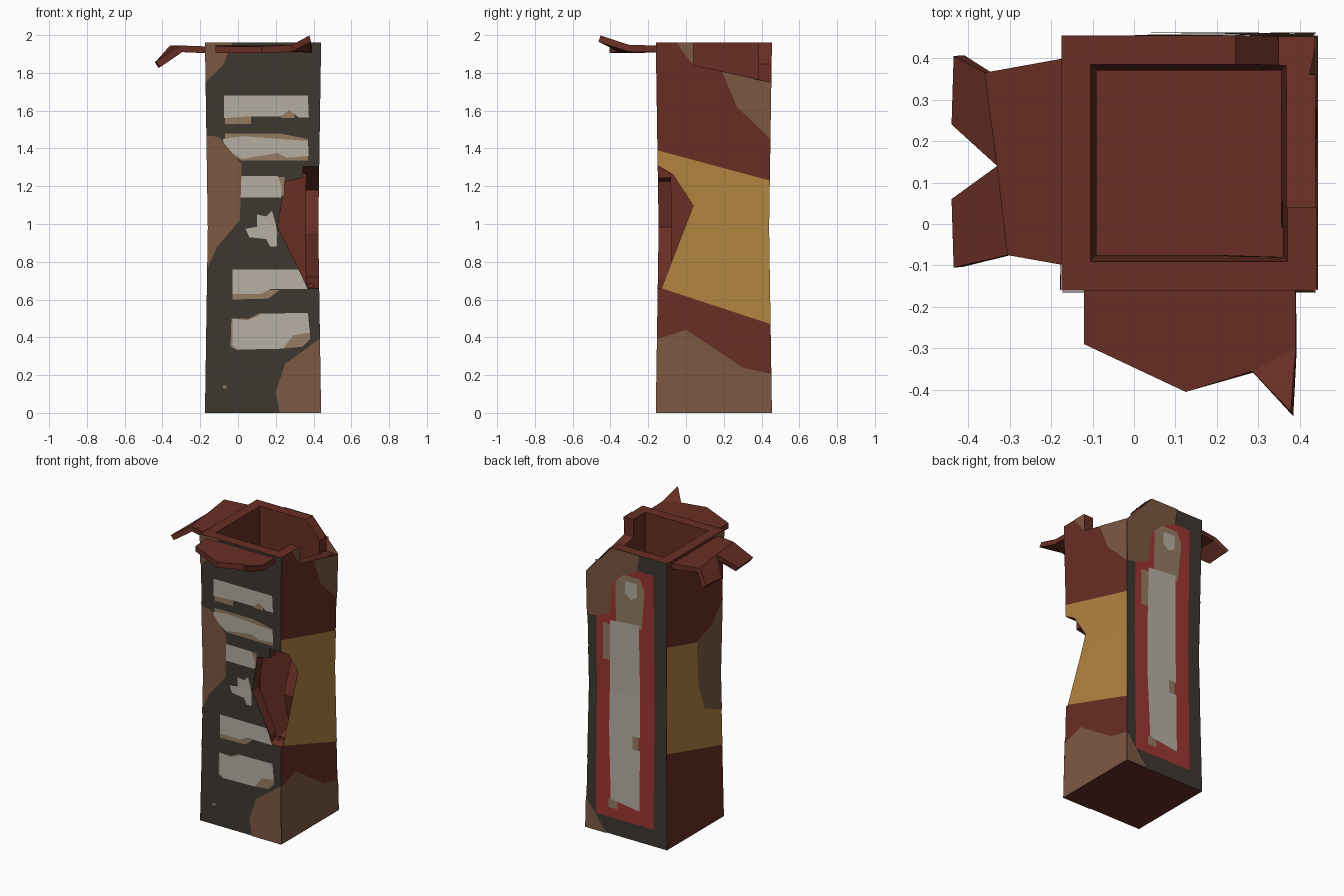
import bpy, bmesh
from mathutils import Vector

CX, CY, H, TOP, MID, WALL = 0.1325, 0.1475, 0.3075, 1.96, 0.98, 0.07


def material(name, rgb):
    m = bpy.data.materials.new(name)
    lin = [((c / 255 + 0.055) / 1.055) ** 2.4 for c in rgb]
    m.diffuse_color = (*lin, 1)
    return m


RED = material("dark red metal", (104, 46, 36))
GREY = material("charcoal panel", (62, 55, 47))
YELLOW = material("ochre band", (178, 132, 64))
BROWN = material("rust brown", (124, 88, 66))
CREAM = material("worn cream", (182, 175, 163))
TAN = material("faded tan", (149, 124, 98))
BRIGHT = material("bright red frame", (156, 54, 48))


def link(name, bm, *mats):
    me = bpy.data.meshes.new(name)
    bm.to_mesh(me)
    bm.free()
    ob = bpy.data.objects.new(name, me)
    for m in mats:
        me.materials.append(m)
    bpy.context.collection.objects.link(ob)
    return ob


def half(z):
    """Half width of the slightly waisted body."""
    return H - 0.015 * (1 - abs(z - MID) / MID)


def on_side(side, u, z, d=0.0):
    """Map side coordinates (u along the face, z up) to the body surface."""
    h = half(z)
    c = CX if side in ("front", "back") else CY
    u = max(c - h, min(c + h, u))
    h += d
    return Vector({"front": (u, CY - h, z), "back": (u, CY + h, z),
                   "right": (CX + h, u, z), "left": (CX - h, u, z)}[side])


OUT = {"front": Vector((0, -1, 0)), "back": Vector((0, 1, 0)),
       "right": Vector((1, 0, 0)), "left": Vector((-1, 0, 0))}


def paint(name, side, mat, layer, *outlines):
    """Thin painted patches that follow the body surface."""
    bm = bmesh.new()
    for pts in outlines:
        bm.faces.new([bm.verts.new((u, 0, z)) for u, z in pts])
    bmesh.ops.triangulate(bm, faces=bm.faces[:])
    bmesh.ops.bisect_plane(bm, geom=bm.verts[:] + bm.edges[:] + bm.faces[:],
                           plane_co=(0, 0, MID), plane_no=(0, 0, 1))
    for v in bm.verts:
        v.co = on_side(side, v.co.x, v.co.z, 0.0018 * layer)
    for f in bm.faces:
        f.normal_update()
        if f.normal.dot(OUT[side]) < 0:
            f.normal_flip()
    return link(name, bm, mat)


def box(x0, x1, z0, z1):
    return [(x0, z0), (x1, z0), (x1, z1), (x0, z1)]


# Body: waisted hollow column, open at the top
bm = bmesh.new()
rings = [(z, half(z)) for z in (0, MID, TOP)]
rings += [(z, half(z) - WALL) for z in (TOP, MID, 0.07)]
loops = [[bm.verts.new((CX + sx * h, CY + sy * h, z))
          for sx, sy in ((-1, -1), (1, -1), (1, 1), (-1, 1))] for z, h in rings]
for a, b in zip(loops, loops[1:]):
    for i in range(4):
        j = (i + 1) % 4
        bm.faces.new((a[i], a[j], b[j], b[i]))
bm.faces.new(loops[0][::-1])
bm.faces.new(loops[-1])
bmesh.ops.recalc_face_normals(bm, faces=bm.faces[:])
body = link("body_shell", bm, RED, GREY)


# Torn openings: prisms cut through one wall each
def cut(axis, lo, hi, pts):
    bm = bmesh.new()
    place = (lambda u, z, d: (u, d, z)) if axis == "y" else (lambda u, z, d: (d, u, z))
    a = [bm.verts.new(place(u, z, lo)) for u, z in pts]
    b = [bm.verts.new(place(u, z, hi)) for u, z in pts]
    n = len(pts)
    for i in range(n):
        j = (i + 1) % n
        bm.faces.new((a[i], a[j], b[j], b[i]))
    bm.faces.new(a)
    bm.faces.new(b)
    bmesh.ops.recalc_face_normals(bm, faces=bm.faces[:])
    cutter = link("cutter", bm, RED)
    cutter.hide_render = True
    mod = body.modifiers.new("cut", "BOOLEAN")
    mod.operation, mod.solver, mod.object = "DIFFERENCE", "EXACT", cutter
    return cutter


cutters = [
    cut("y", -0.3, -0.065, [(0.40, 1.262), (0.35, 1.245), (0.25, 1.225), (0.21, 0.985),
                            (0.37, 0.668), (0.40, 0.665)]),
    cut("x", 0.345, 0.6, [(-0.3, 1.38), (-0.16, 1.31), (0.07, 1.18), (-0.01, 0.95),
                          (0.04, 0.72), (-0.13, 0.66), (-0.3, 0.64)]),
    cut("y", 0.36, 0.6, [(0.24, 2.1), (0.24, 1.965), (0.44, 1.752), (0.6, 1.58), (0.6, 2.1)]),
    cut("x", 0.35, 0.6, [(0.04, 2.1), (0.04, 1.842), (0.45, 1.75), (0.62, 1.71), (0.62, 2.1)]),
]
bpy.context.view_layer.update()
deps = bpy.context.evaluated_depsgraph_get()
cut_mesh = bpy.data.meshes.new_from_object(body.evaluated_get(deps))
body.modifiers.clear()
body.data = cut_mesh
for c in cutters:
    bpy.data.objects.remove(c)
cut_mesh.materials.clear()
cut_mesh.materials.append(RED)
cut_mesh.materials.append(GREY)
for f in cut_mesh.polygons:  # outer front and back are charcoal
    facing = f.normal.y * (f.center.y - CY)
    f.material_index = 1 if facing > 0.25 and abs(f.normal.y) > 0.9 else 0


# Bent lid flaps
def flap(name, verts, faces):
    bm = bmesh.new()
    vs = [bm.verts.new(v) for v in verts]
    for f in faces:
        face = bm.faces.new([vs[i] for i in f])
        face.normal_update()
        if face.normal.z < 0:
            face.normal_flip()
    ob = link(name, bm, RED)
    mod = ob.modifiers.new("thickness", "SOLIDIFY")
    mod.thickness, mod.offset = 0.036, -1


flap("left_flap",
     [(-0.165, -0.10, 1.94), (-0.165, 0.40, 1.94), (-0.36, 0.365, 1.945), (-0.33, 0.14, 1.945),
      (-0.305, -0.075, 1.945), (-0.435, -0.105, 1.86), (-0.44, 0.06, 1.855),
      (-0.44, 0.24, 1.855), (-0.435, 0.405, 1.86)],
     [(0, 1, 2, 3, 4), (4, 3, 6, 5), (3, 2, 8, 7)])
flap("front_flap",
     [(-0.12, -0.15, 1.945), (0.39, -0.15, 1.945), (0.39, -0.30, 1.948), (0.285, -0.355, 1.948),
      (0.125, -0.405, 1.94), (-0.12, -0.29, 1.94), (0.378, -0.452, 1.998)],
     [(0, 1, 2, 3, 4, 5), (3, 2, 6)])

# Front: worn bars and rust
paint("front_bar_wear", "front", TAN, 1,
      box(-0.07, 0.07, 1.53, 1.58), box(0.23, 0.30, 1.56, 1.61),
      [(-0.07, 1.48), (0.22, 1.48), (0.37, 1.45), (0.37, 1.335), (0.02, 1.335), (-0.07, 1.39)],
      box(0.20, 0.245, 1.15, 1.25),
      [(-0.03, 0.60), (0.16, 0.605), (0.22, 0.65), (-0.03, 0.66)],
      [(0.23, 0.34), (0.34, 0.35), (0.38, 0.39), (0.38, 0.44), (0.24, 0.44)],
      [(-0.035, 0.50), (0.06, 0.50), (0.12, 0.53), (0.16, 0.50), (0.0, 0.33), (-0.04, 0.35)],
      box(-0.08, -0.06, 0.13, 0.145))
paint("front_bars", "front", CREAM, 2,
      [(-0.075, 1.68), (0.37, 1.68), (0.375, 1.565), (0.32, 1.565), (0.27, 1.605), (0.23, 1.57),
       (0.07, 1.57), (-0.075, 1.56)],
      [(-0.08, 1.45), (0.02, 1.465), (0.37, 1.44), (0.375, 1.36), (0.26, 1.35), (0.21, 1.375),
       (0.02, 1.345), (-0.07, 1.40)],
      [(-0.02, 1.255), (0.21, 1.255), (0.23, 1.20), (0.23, 1.14), (0.13, 1.14), (0.095, 1.175),
       (0.06, 1.14), (-0.03, 1.14), (-0.04, 1.20)],
      [(0.04, 0.975), (0.10, 0.985), (0.12, 1.02), (0.10, 1.05), (0.15, 1.04), (0.18, 1.07),
       (0.20, 1.0), (0.208, 0.95), (0.205, 0.88), (0.17, 0.88), (0.15, 0.92), (0.06, 0.93)],
      [(-0.03, 0.76), (0.32, 0.76), (0.36, 0.68), (0.37, 0.655), (0.17, 0.655), (0.12, 0.63),
       (-0.03, 0.63)],
      [(-0.03, 0.50), (0.05, 0.49), (0.13, 0.525), (0.37, 0.53), (0.38, 0.425), (0.29, 0.41),
       (0.24, 0.34), (0.0, 0.335), (-0.03, 0.36)])
paint("front_rust", "front", BROWN, 3,
      [(-0.2, 1.47), (-0.1, 1.46), (0.02, 1.315), (-0.045, 1.2), (0.01, 1.02), (-0.11, 0.88),
       (-0.16, 0.77), (-0.2, 0.74)],
      [(0.5, 0.42), (0.43, 0.39), (0.25, 0.26), (0.2, 0.11), (0.22, 0.0), (0.5, 0.0)],
      [(-0.2, 1.96), (-0.03, 1.96), (-0.08, 1.84), (-0.2, 1.75)])

# Right side: ochre band around the tear, rust
paint("right_band", "right", YELLOW, 1,
      [(-0.165, 1.39), (0.46, 1.23), (0.46, 0.47), (-0.13, 0.66), (0.04, 0.72), (-0.01, 0.95),
       (0.07, 1.18), (-0.165, 1.313)])
paint("right_rust", "right", BROWN, 2,
      [(-0.2, 0.0), (0.5, 0.0), (0.5, 0.205), (0.3, 0.24), (0.08, 0.32), (0.0, 0.44), (-0.2, 0.39)],
      [(0.19, 1.808), (0.27, 1.62), (0.46, 1.45), (0.46, 1.748)],
      [(-0.05, 1.96), (0.04, 1.96), (0.04, 1.84), (0.0, 1.89)])

# Left side: ochre band, rust
paint("left_band", "left", YELLOW, 1,
      [(0.46, 1.38), (-0.165, 1.22), (-0.165, 0.49), (0.46, 0.65)])
paint("left_rust", "left", BROWN, 2,
      [(-0.2, 1.49), (-0.14, 1.48), (-0.04, 1.355), (0.123, 1.30), (0.10, 1.0), (0.036, 0.81),
       (-0.2, 0.73)],
      [(-0.2, 1.96), (-0.06, 1.96), (-0.2, 1.76)])

# Back: framed tall panel with worn filling, rust
paint("back_frame", "back", BRIGHT, 1, box(-0.072, 0.365, 0.115, 1.85))
paint("back_wear", "back", TAN, 2,
      [(-0.005, 1.72), (0.03, 1.80), (0.16, 1.80), (0.215, 1.74), (0.215, 1.45), (0.02, 1.45)],
      box(0.25, 0.315, 1.18, 1.43), box(0.045, 0.10, 0.61, 0.71), box(0.20, 0.267, 0.18, 0.24))
paint("back_filling", "back", CREAM, 3,
      [(0.033, 0.21), (0.25, 0.24), (0.267, 0.70), (0.17, 0.71), (0.17, 0.76), (0.267, 0.77),
       (0.26, 1.46), (0.04, 1.48), (0.033, 0.71), (0.09, 0.71), (0.09, 0.62), (0.033, 0.62)],
      [(0.05, 1.67), (0.10, 1.64), (0.145, 1.68), (0.14, 1.76), (0.05, 1.76)])
paint("back_rust", "back", BROWN, 4,
      [(0.5, 1.45), (0.36, 1.46), (0.26, 1.51), (0.244, 1.70), (0.19, 1.78), (0.05, 1.845),
       (0.03, 1.96), (0.24, 1.96), (0.445, 1.75)],
      [(0.5, 0.21), (0.43, 0.2), (0.28, 0.0), (0.5, 0.0)])
